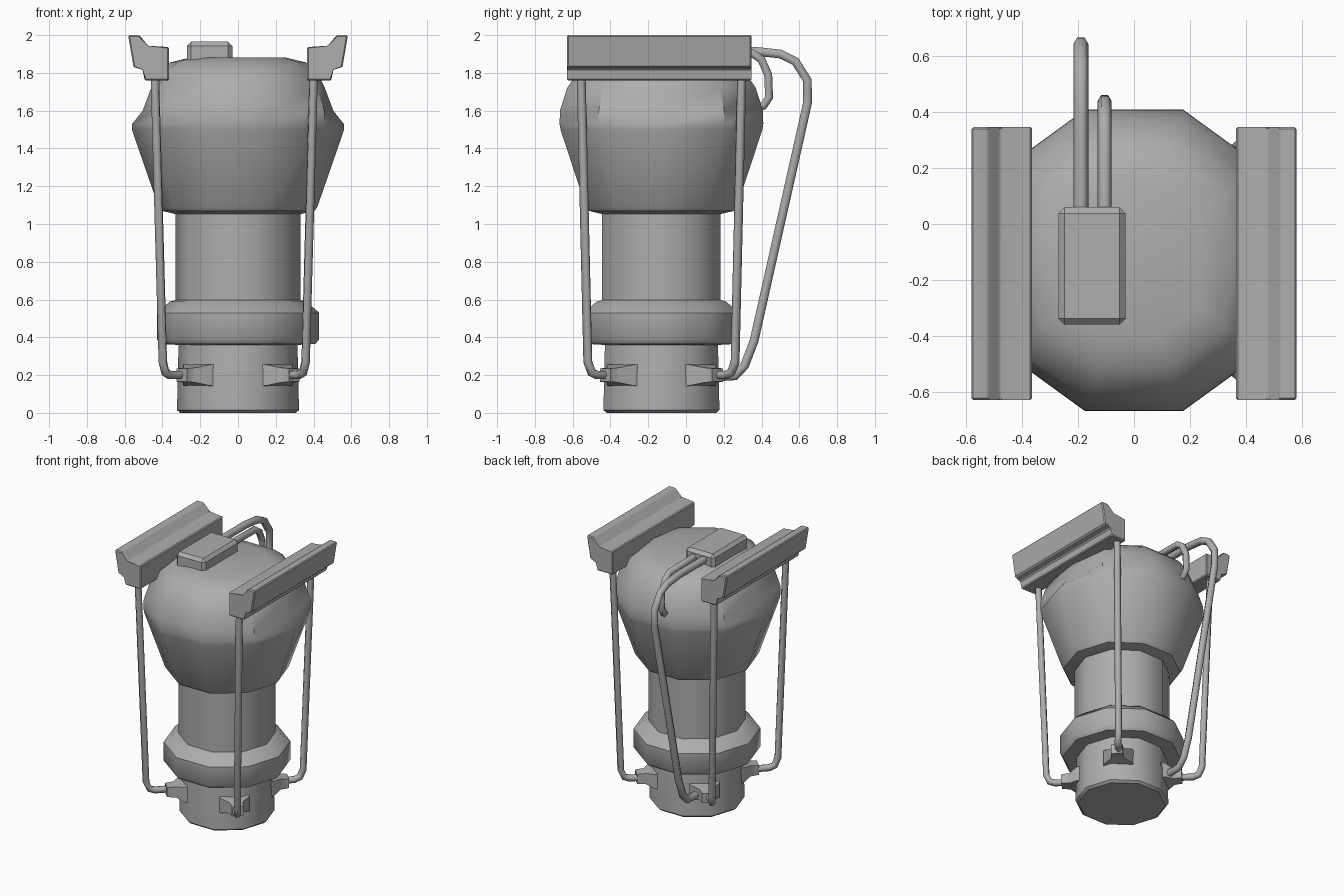
import bpy, bmesh, math
from mathutils import Vector

cube = bpy.data.objects.get("Cube")
if cube:
    bpy.data.objects.remove(cube, do_unlink=True)

grey = bpy.data.materials.new("plain_grey")
grey.use_nodes = True
colour = (0.42, 0.42, 0.42, 1)
grey.diffuse_color = colour
grey.node_tree.nodes["Principled BSDF"].inputs["Base Color"].default_value = colour

AXIS_Y = -0.13
SIDES = 10


def finish(obj, angle=40):
    obj.data.materials.append(grey)
    bpy.ops.object.select_all(action="DESELECT")
    obj.select_set(True)
    bpy.context.view_layer.objects.active = obj
    bpy.ops.object.shade_smooth_by_angle(angle=math.radians(angle))
    return obj


def mesh_object(name, bm, angle=40):
    bmesh.ops.recalc_face_normals(bm, faces=bm.faces)
    mesh = bpy.data.meshes.new(name)
    bm.to_mesh(mesh)
    bm.free()
    obj = bpy.data.objects.new(name, mesh)
    bpy.context.collection.objects.link(obj)
    return finish(obj, angle)


def bridge(bm, rings):
    """Skin a list of point rings and cap both ends."""
    rows = [[bm.verts.new(p) for p in ring] for ring in rings]
    n = len(rows[0])
    for a, b in zip(rows, rows[1:]):
        for i in range(n):
            j = (i + 1) % n
            bm.faces.new((a[i], a[j], b[j], b[i]))
    bm.faces.new(rows[0])
    bm.faces.new(rows[-1])


def turned(name, profile):
    """Ten-sided turned part; each row is height, radius, widest x."""
    bm = bmesh.new()
    rings = []
    for z, r, limit in profile:
        ring = []
        for i in range(SIDES):
            a = math.tau * i / SIDES
            x = max(-limit, min(limit, r * math.cos(a)))
            ring.append((x, AXIS_Y + r * math.sin(a), z))
        rings.append(ring)
    bridge(bm, rings)
    return mesh_object(name, bm)


def bevel(bm, width):
    bmesh.ops.bevel(bm, geom=bm.edges[:], offset=width, segments=1,
                    affect="EDGES", profile=0.5)


def pipe(name, points, radius):
    curve = bpy.data.curves.new(name, "CURVE")
    curve.dimensions = "3D"
    curve.bevel_depth = radius
    curve.bevel_resolution = 1
    curve.use_fill_caps = True
    spline = curve.splines.new("POLY")
    spline.points.add(len(points) - 1)
    for p, co in zip(spline.points, points):
        p.co = (*co, 1)
    obj = bpy.data.objects.new(name, curve)
    bpy.context.collection.objects.link(obj)
    bpy.ops.object.select_all(action="DESELECT")
    obj.select_set(True)
    bpy.context.view_layer.objects.active = obj
    bpy.ops.object.convert(target="MESH")
    return finish(bpy.context.object, 65)


# Turned body parts, bottom to top
turned("base", [(0, 0.305, 1), (0.015, 0.323, 1), (0.35, 0.315, 1), (0.4, 0.31, 1)])
turned("collar", [(0.36, 0.32, 1), (0.365, 0.41, 1), (0.39, 0.43, 1),
                  (0.53, 0.43, 1), (0.59, 0.36, 1), (0.6, 0.32, 1)])
turned("column", [(0.55, 0.33, 1), (1.08, 0.33, 1)])
turned("head", [(1.05, 0.32, 1), (1.07, 0.405, 1), (1.09, 0.42, 1),
                (1.5, 0.562, 1), (1.53, 0.567, 0.56), (1.6, 0.565, 0.505),
                (1.72, 0.525, 0.46), (1.8, 0.47, 0.42), (1.855, 0.40, 0.36),
                (1.882, 0.29, 0.25)])

# Control box on the crown
bm = bmesh.new()
bmesh.ops.create_cube(bm, size=1)
for v in bm.verts:
    v.co = Vector((-0.15 + v.co.x * 0.24, -0.15 + v.co.y * 0.42, 1.905 + v.co.z * 0.12))
bevel(bm, 0.022)
mesh_object("control_box", bm, 30)

# Stepped side rails
section = [(0.365, 1.76), (0.495, 1.76), (0.498, 1.822), (0.553, 1.83),
           (0.582, 2.0), (0.522, 2.0), (0.48, 1.937), (0.365, 1.937)]
for side, label in ((1, "left"), (-1, "right")):
    bm = bmesh.new()
    bridge(bm, [[(side * x, y, z) for x, z in section] for y in (-0.63, 0.347)])
    bevel(bm, 0.007)
    mesh_object(label + "_rail", bm, 30)

# Corner ports and the struts that rise from them to the rails
for sx, side in ((1, "left"), (-1, "right")):
    for sy, end in ((1, "back"), (-1, "front")):
        out = Vector((sx, sy, 0)).normalized()
        across = Vector((-out.y, out.x, 0))
        centre = Vector((0, AXIS_Y, 0.2))
        rings = []
        for reach, half_w, half_h in ((0.26, 0.11, 0.06), (0.31, 0.1, 0.055),
                                      (0.36, 0.045, 0.04), (0.42, 0.04, 0.035)):
            rings.append([centre + out * reach + across * half_w * a + Vector((0, 0, half_h * b))
                          for a, b in ((-1, -1), (1, -1), (1, 1), (-1, 1))])
        bm = bmesh.new()
        bridge(bm, rings)
        mesh_object(f"{end}_{side}_port", bm, 45)

        shift = -0.02
        path = [(0.27, 0.27, 0.2), (0.34, 0.34, 0.2), (0.365, 0.37, 0.215),
                (0.378, 0.39, 0.27), (0.42, 0.425, 1.78)]
        pipe(f"{end}_{side}_strut",
             [(sx * x + shift, AXIS_Y + sy * y, z) for x, y, z in path], 0.024)

# Hoses running from the box over the back
long_hose = [(0.03, 1.915), (0.36, 1.915), (0.5, 1.9), (0.58, 1.86),
             (0.643, 1.76), (0.643, 1.64), (0.36, 0.38), (0.31, 0.25),
             (0.26, 0.195), (0.15, 0.19)]
pipe("long_hose", [(-0.19, y, z) for y, z in long_hose], 0.027)
short_hose = [(0.03, 1.91), (0.35, 1.905), (0.4, 1.87), (0.435, 1.79),
              (0.44, 1.67), (0.41, 1.625), (0.33, 1.615)]
pipe("short_hose", [(-0.105, y, z) for y, z in short_hose], 0.025)
